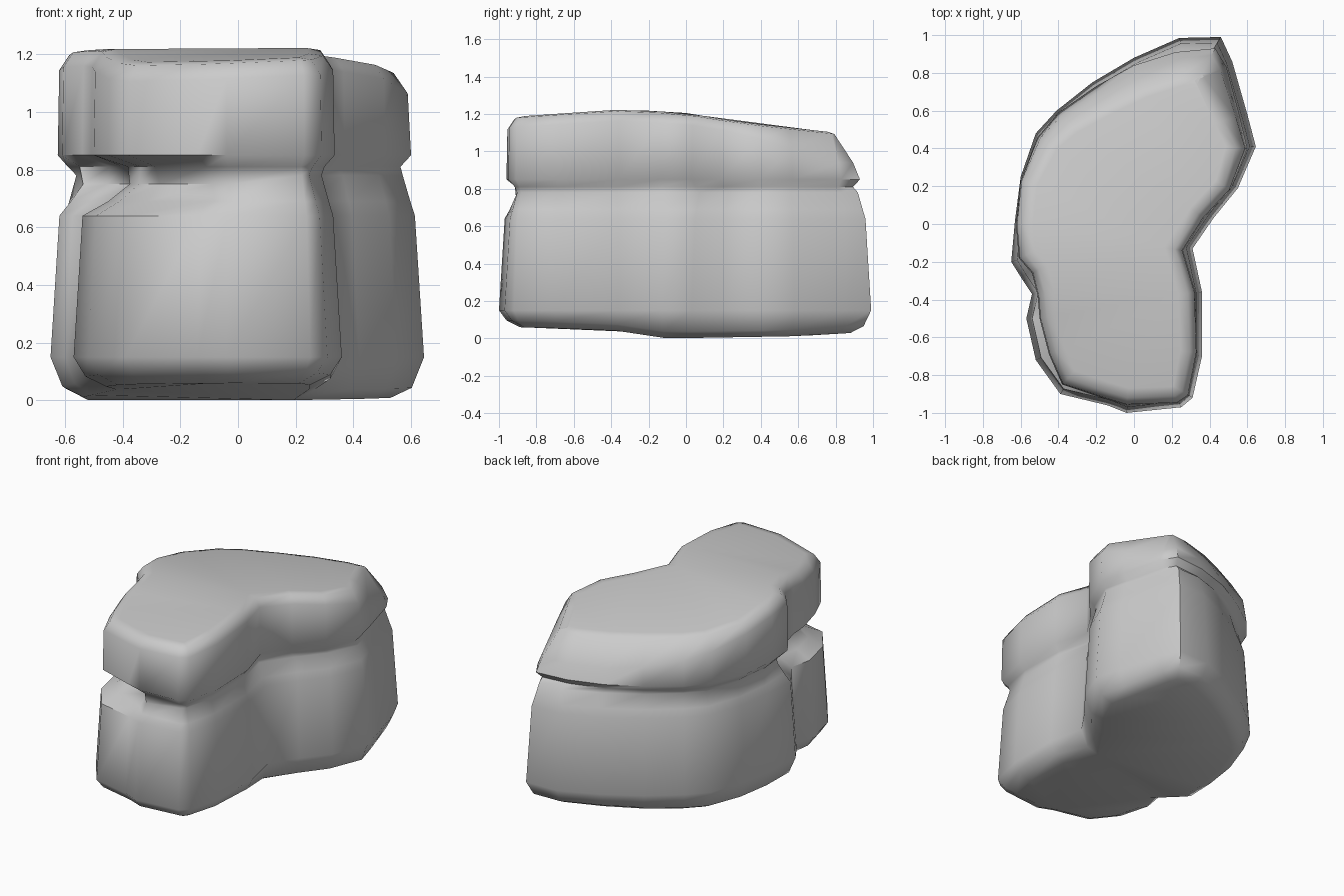
import bpy, bmesh, math
from mathutils import Vector

if "Cube" in bpy.data.objects:
    bpy.data.objects.remove(bpy.data.objects["Cube"])

# Plan outlines, counter-clockwise: lower x, lower y, upper x, upper y, notch depth
PLAN = [
    (-.04, -1.0, -.04, -.96, .02), (.25, -.97, .23, -.95, 0), (.31, -.92, .29, -.91, 0),
    (.36, -.70, .335, -.68, 0), (.36, -.36, .325, -.36, 0), (.31, -.13, .26, -.14, 0),
    (.42, .03, .37, .03, 0), (.55, .19, .51, .18, 0), (.645, .41, .60, .40, 0),
    (.60, .58, .56, .57, 0), (.52, .86, .49, .83, 0), (.46, .99, .43, .93, 0),
    (.24, .985, .22, .91, 0), (0, .88, 0, .84, 0), (-.22, .75, -.20, .73, 0),
    (-.41, .60, -.40, .59, 0), (-.52, .48, -.51, .46, 0), (-.60, .25, -.60, .23, 0),
    (-.63, .02, -.625, 0, 0), (-.65, -.20, -.61, -.18, .04), (-.60, -.28, -.54, -.26, .10),
    (-.54, -.37, -.51, -.38, .11), (-.57, -.50, -.50, -.50, .12), (-.52, -.72, -.45, -.69, .12),
    (-.39, -.90, -.38, -.85, .13), (-.14, -.96, -.14, -.93, .10),
]


def lerp_table(table, t):
    """Piecewise-linear lookup."""
    if t <= table[0][0]:
        return table[0][1]
    for (a, va), (b, vb) in zip(table, table[1:]):
        if t <= b:
            return va + (vb - va) * (t - a) / (b - a)
    return table[-1][1]


def inset(points, amounts):
    """Move each outline point inwards along its corner bisector."""
    out = []
    n = len(points)
    for i, p in enumerate(points):
        a = (p - points[i - 1]).normalized()
        b = (points[(i + 1) % n] - p).normalized()
        na, nb = Vector((-a.y, a.x)), Vector((-b.y, b.x))
        m = (na + nb).normalized()
        out.append(p + m * amounts[i] / max(m.dot(na), .6))
    return out


def base_z(p):
    return lerp_table([(-.9, .06), (-.4, .045), (-.1, 0), (.6, .012), (.9, .03)], p.y)


def top_z(p):
    z = lerp_table([(-.9, 1.19), (-.33, 1.225), (0, 1.205), (.3, 1.155), (.8, 1.10)], p.y)
    return z - .04 * max(0, min(1, (-.3 - p.y) / .4)) * max(0, min(1, .3 - p.x))


lower = [Vector(r[0:2]) for r in PLAN]
upper = [Vector(r[2:4]) for r in PLAN]
notch = [r[4] for r in PLAN]
back = [max(0, min(1, (p.y - .3) / .5)) for p in upper]      # broad slope at the rear
n = len(PLAN)


def flat(v):
    return [v] * n


rings = []


def ring(outline, amounts, height):
    pts = inset(outline, amounts)
    rings.append([(p.x, p.y, height(p, i)) for i, p in enumerate(pts)])


# Lower block, with rounded foot
ring(lower, flat(.11), lambda p, i: base_z(p))
ring(lower, flat(.04), lambda p, i: base_z(p) + .035)
ring(lower, flat(0), lambda p, i: .15)
ring(lower, flat(.03), lambda p, i: .64)
ring(lower, [.045 + .6 * k for k in notch], lambda p, i: .69)
# Groove, deeper at the front left corner
ring(lower, [.07 + k for k in notch], lambda p, i: .75 if notch[i] else .78)
ring(upper, [.035 + .7 * k for k in notch], lambda p, i: .81)
# Upper block, shoulder and cap
ring(upper, flat(0), lambda p, i: .85)
ring(upper, [.005 + .03 * k for k in back], lambda p, i: top_z(p) - .06 - .10 * back[i])
ring(upper, [.04 + .09 * k for k in back], lambda p, i: top_z(p) - .008)
ring(upper, [.09 + .09 * k for k in back], lambda p, i: top_z(p))

bm = bmesh.new()
loops = [[bm.verts.new(c) for c in r] for r in rings]
for a, b in zip(loops, loops[1:]):
    for i in range(n):
        j = (i + 1) % n
        bm.faces.new((a[i], a[j], b[j], b[i]))
caps = [bm.faces.new(loops[0][::-1]), bm.faces.new(loops[-1])]
bmesh.ops.triangulate(bm, faces=caps)
bmesh.ops.recalc_face_normals(bm, faces=bm.faces)

mesh = bpy.data.meshes.new("rock")
bm.to_mesh(mesh)
bm.free()
rock = bpy.data.objects.new("rock", mesh)
bpy.context.collection.objects.link(rock)
bpy.context.view_layer.objects.active = rock
rock.select_set(True)
bpy.ops.object.shade_smooth_by_angle(angle=math.radians(55))
